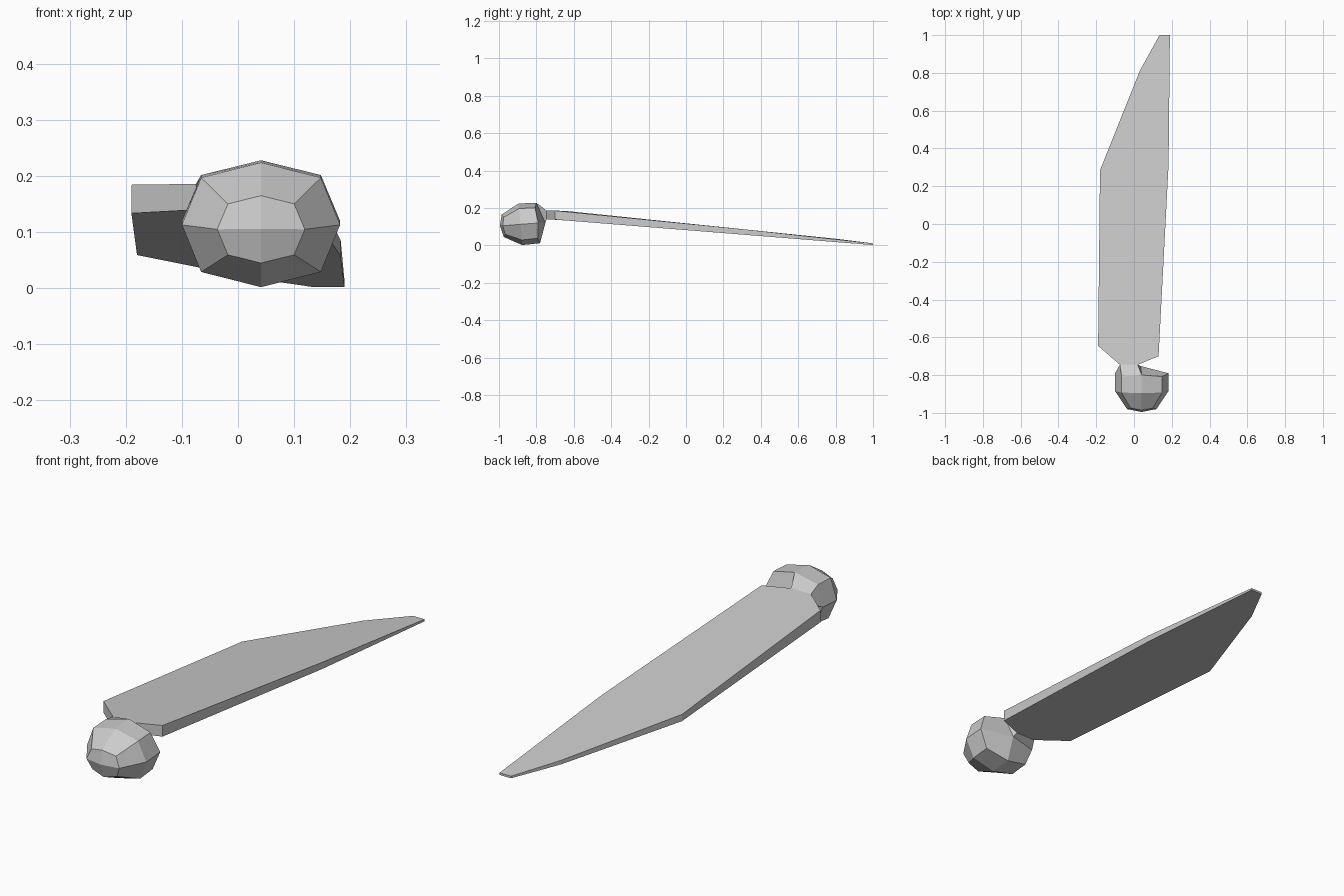
import bpy
import bmesh
import math

cube = bpy.data.objects.get("Cube")
if cube:
    bpy.data.objects.remove(cube, do_unlink=True)

# Single flat colour
grey = bpy.data.materials.new("light grey")
grey.use_nodes = True
colour = (0.6, 0.6, 0.6, 1)
grey.diffuse_color = colour
grey.node_tree.nodes["Principled BSDF"].inputs["Base Color"].default_value = colour


def finish(bm, name):
    bmesh.ops.recalc_face_normals(bm, faces=bm.faces)
    mesh = bpy.data.meshes.new(name)
    bm.to_mesh(mesh)
    bm.free()
    mesh.materials.append(grey)
    obj = bpy.data.objects.new(name, mesh)
    bpy.context.collection.objects.link(obj)
    return obj


CENTRE_X = 0.041


def octagon(y, z, rx, rz, tilt=0.09, bulge=0.01):
    """Eight points around the knob axis, counter-clockwise from +x."""
    points = []
    for k in range(8):
        c, s = math.cos(k * math.pi / 4), math.sin(k * math.pi / 4)
        grow = 1.07 if k % 2 else 1.0
        dz = rz * s * grow
        dy = bulge if k % 2 else 0
        points.append((CENTRE_X + rx * c * grow, y - tilt * dz + dy, z + dz))
    return points


# Knob: a twice-divided box rounded into a coarse ball
front_ring = octagon(-0.98, 0.105, 0.078, 0.06)
middle_ring = octagon(-0.885, 0.113, 0.141, 0.111, bulge=0)
back_ring = octagon(-0.79, 0.12, 0.141, 0.108, bulge=-0.01)
back_centre = (0.035, -0.752, 0.12)

bm = bmesh.new()
rings = [[bm.verts.new(p) for p in ring]
         for ring in (front_ring, middle_ring, back_ring)]
for a, b in zip(rings, rings[1:]):
    for k in range(8):
        n = (k + 1) % 8
        bm.faces.new((a[k], a[n], b[n], b[k]))
caps = ((rings[0], (CENTRE_X, -0.995, 0.106)), (rings[2], back_centre))
for ring, centre in caps:
    mid = bm.verts.new(centre)
    for k in range(0, 8, 2):
        # the upper left quarter of the back opens into the neck
        if ring is rings[2] and k == 2:
            continue
        bm.faces.new((ring[k], ring[k + 1], ring[(k + 2) % 8], mid))
finish(bm, "knob")


# Blade: an outline given thickness that tapers towards the tip
def top_height(y):
    return max(0.011, min(0.186, 0.118 - 0.103 * y)) if y < 0.95 else 0.011


def bottom_height(y):
    return min(0.14, 0.082 - 0.08 * y)


outline = [
    (0.02, -0.745), (0.13, -0.70), (0.183, 0.315), (0.19, 1.0),
    (0.135, 1.0), (0.03, 0.81), (-0.18, 0.285), (-0.19, -0.645),
    (-0.075, -0.745),
]
bm = bmesh.new()
upper = [bm.verts.new((x, y, top_height(y))) for x, y in outline]
lower = [bm.verts.new((x, y, bottom_height(y))) for x, y in outline]
bm.faces.new(upper)
bm.faces.new(lower[::-1])
count = len(outline)
for k in range(count - 1):
    bm.faces.new((upper[k], lower[k], lower[k + 1], upper[k + 1]))
finish(bm, "blade")

# Neck: joins the open quarter of the knob to the root of the blade
root_right, root_left = outline[0], outline[-1]
start = [back_ring[2], back_ring[3], back_ring[4], back_centre]
end = [(*root_right, top_height(-0.745)), (*root_left, top_height(-0.745)),
       (*root_left, bottom_height(-0.745)), (*root_right, bottom_height(-0.745))]
bm = bmesh.new()
a = [bm.verts.new(p) for p in start]
b = [bm.verts.new(p) for p in end]
for k in range(4):
    n = (k + 1) % 4
    bm.faces.new((a[k], a[n], b[n], b[k]))
finish(bm, "neck")
